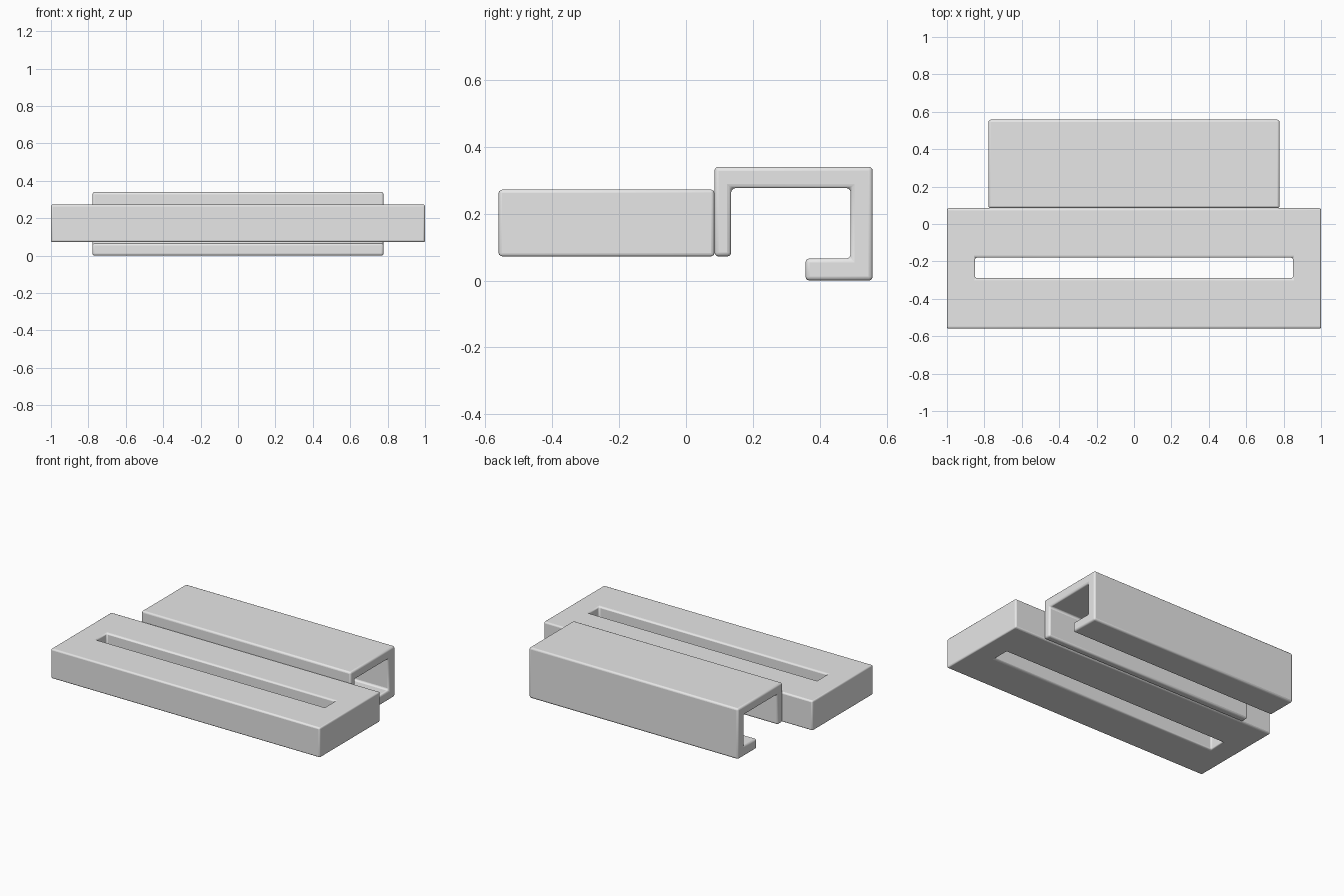
import bpy
import bmesh
from mathutils import Vector

if "Cube" in bpy.data.objects:
    bpy.data.objects.remove(bpy.data.objects["Cube"], do_unlink=True)

# One plain grey for everything
grey = bpy.data.materials.new("plain_grey")
grey.use_nodes = True
colour = (0.8, 0.8, 0.8, 1)
grey.diffuse_color = colour
grey.node_tree.nodes["Principled BSDF"].inputs["Base Color"].default_value = colour


def extruded(name, outlines, faces, offset, bevel):
    """Extrude a flat set of faces along offset and round its edges."""
    bm = bmesh.new()
    verts = [bm.verts.new(p) for p in outlines]
    flat = [bm.faces.new([verts[i] for i in f]) for f in faces]
    grown = bmesh.ops.extrude_face_region(bm, geom=flat, use_keep_orig=True)
    moved = [g for g in grown["geom"] if isinstance(g, bmesh.types.BMVert)]
    bmesh.ops.translate(bm, verts=moved, vec=Vector(offset))
    bmesh.ops.recalc_face_normals(bm, faces=bm.faces)
    mesh = bpy.data.meshes.new(name)
    bm.to_mesh(mesh)
    bm.free()
    mesh.materials.append(grey)
    obj = bpy.data.objects.new(name, mesh)
    bpy.context.collection.objects.link(obj)
    mod = obj.modifiers.new("rounded_edges", 'BEVEL')
    mod.width = bevel
    mod.segments = 3
    mod.limit_method = 'ANGLE'
    bpy.ops.object.select_all(action='DESELECT')
    obj.select_set(True)
    bpy.context.view_layer.objects.active = obj
    bpy.ops.object.shade_smooth_by_angle()
    return obj


def rectangle(x, y0, y1, z):
    return [(-x, y0, z), (x, y0, z), (x, y1, z), (-x, y1, z)]


# Slab with a long slot cut through it
slab = rectangle(1.0, -0.56, 0.085, 0.072) + rectangle(0.85, -0.29, -0.18, 0.072)
ring = [(i, (i + 1) % 4, (i + 1) % 4 + 4, i + 4) for i in range(4)]
extruded("slotted_slab", slab, ring, (0, 0, 0.2), 0.01)

# Hook-shaped clip along the back
half = 0.778
profile = [(0.085, 0.072), (0.135, 0.072), (0.135, 0.276), (0.492, 0.276),
           (0.492, 0.066), (0.357, 0.066), (0.357, 0.0), (0.558, 0.0),
           (0.558, 0.34), (0.085, 0.34)]
extruded("hook_clip", [(-half, y, z) for y, z in profile],
         [range(len(profile))], (2 * half, 0, 0), 0.012)

# Thin neck joining the clip to the slab
neck = rectangle(half - 0.012, 0.07, 0.1, 0.084)
extruded("joining_neck", neck, [range(4)], (0, 0, 0.176), 0.003)
